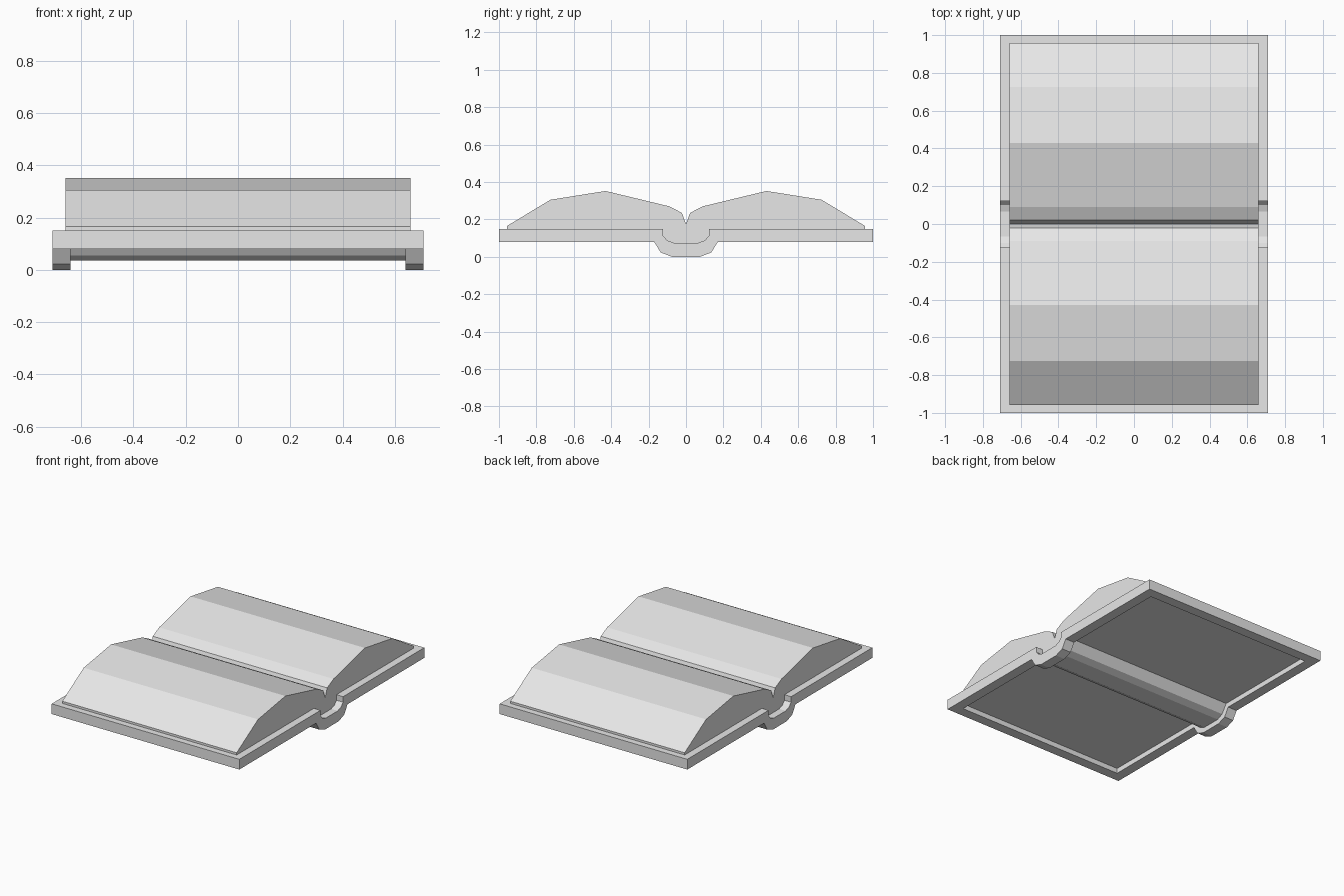
import bpy
import bmesh

cube = bpy.data.objects.get("Cube")
if cube:
    bpy.data.objects.remove(cube, do_unlink=True)

# One plain pale grey for the whole book
grey = bpy.data.materials.new("pale_grey")
grey.use_nodes = True
colour = (0.8, 0.8, 0.8, 1)
grey.diffuse_color = colour
grey.node_tree.nodes["Principled BSDF"].inputs["Base Color"].default_value = colour


def mirrored(half):
    """Mirror a (y, z) line that runs from the centre outwards."""
    return [(-y, z) for y, z in reversed(half) if y > 0] + half


def prism(name, upper, lower, half_width):
    """Extrude the section between two mirrored lines along x."""
    section = mirrored(upper) + mirrored(lower)[::-1]
    bm = bmesh.new()
    face = bm.faces.new([bm.verts.new((-half_width, y, z)) for y, z in section])
    out = bmesh.ops.extrude_face_region(bm, geom=[face])
    moved = [v for v in out["geom"] if isinstance(v, bmesh.types.BMVert)]
    bmesh.ops.translate(bm, verts=moved, vec=(2 * half_width, 0, 0))
    bmesh.ops.recalc_face_normals(bm, faces=bm.faces)
    mesh = bpy.data.meshes.new(name)
    bm.to_mesh(mesh)
    bm.free()
    mesh.materials.append(grey)
    obj = bpy.data.objects.new(name, mesh)
    bpy.context.collection.objects.link(obj)
    return obj


# Section lines, from the centre outwards
channel = [(0.065, 0.075), (0.1, 0.087), (0.122, 0.112), (0.122, 0.15)]
spine = [(0.075, 0.0), (0.135, 0.023), (0.17, 0.08)]
recess = [(0.065, 0.035), (0.11, 0.055), (0.15, 0.115), (0.93, 0.115)]
leaves = [(0, 0.175), (0.022, 0.235), (0.09, 0.27), (0.43, 0.352),
          (0.725, 0.305), (0.957, 0.165)]

# Cover with its rounded spine
cover = prism("cover", channel + [(1.0, 0.15)], spine + [(1.0, 0.08)], 0.71)

# Hollow on the underside, leaving a raised rim
below = [(0.93, -0.1)]
cutter = prism("underside_cutter", recess, below, 0.64)
cutter.hide_render = True
cut = cover.modifiers.new("underside", "BOOLEAN")
cut.operation = "DIFFERENCE"
cut.solver = "EXACT"
cut.object = cutter
bpy.context.view_layer.objects.active = cover
bpy.ops.object.modifier_apply(modifier=cut.name)
bpy.data.objects.remove(cutter, do_unlink=True)

# Open pages, settled into the channel of the spine
prism("pages", leaves, channel + [(0.957, 0.15)], 0.66)
